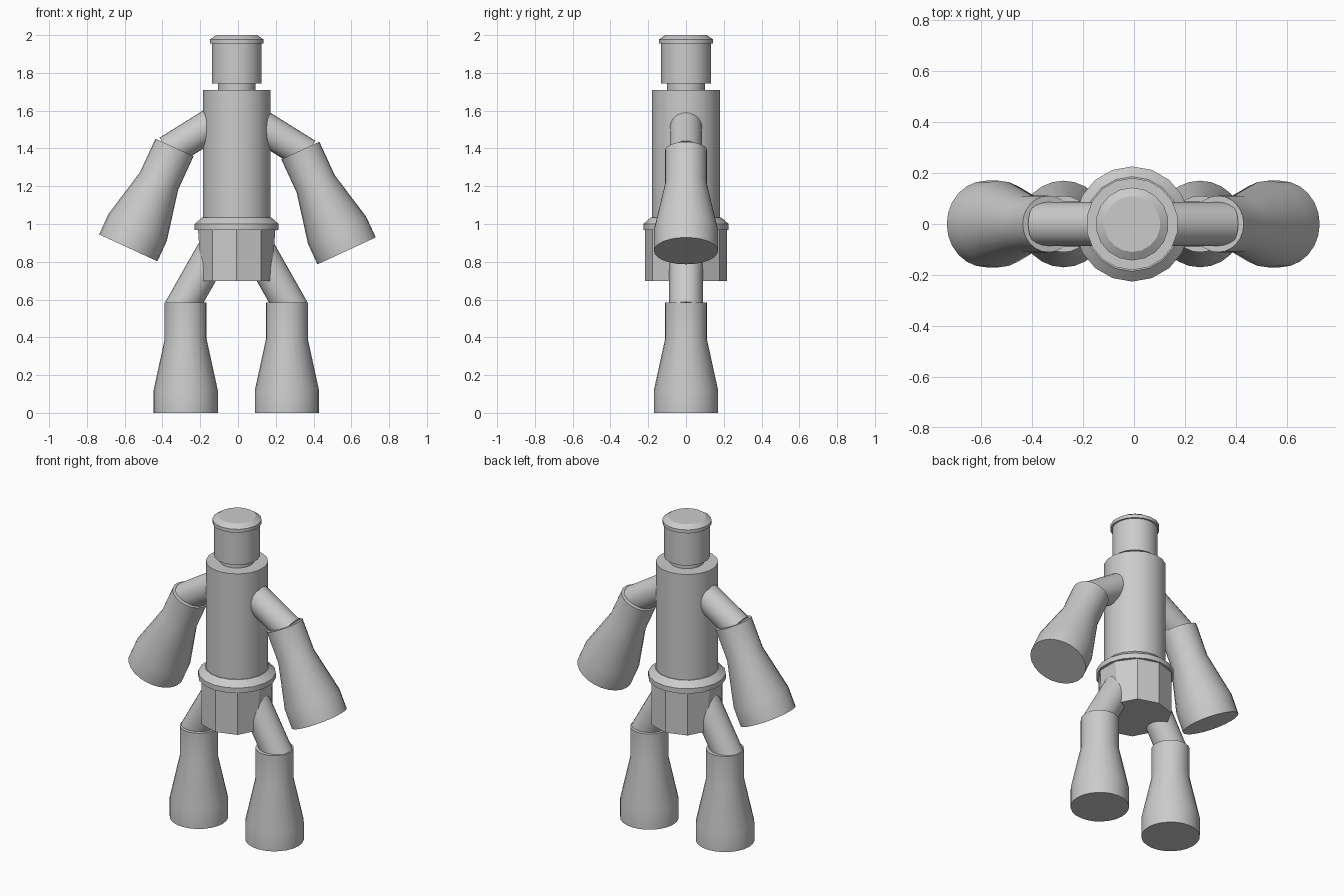
import bpy
import math
from mathutils import Vector

if "Cube" in bpy.data.objects:
    bpy.data.objects.remove(bpy.data.objects["Cube"])

grey = bpy.data.materials.new("plain grey")
grey.diffuse_color = (0.6, 0.6, 0.6, 1)
grey.use_nodes = True
grey.node_tree.nodes["Principled BSDF"].inputs["Base Color"].default_value = grey.diffuse_color
CX = -0.007  # body axis


def finish(name, verts, faces, smooth=True):
    me = bpy.data.meshes.new(name)
    me.from_pydata(verts, [], faces)
    me.materials.append(grey)
    ob = bpy.data.objects.new(name, me)
    bpy.context.collection.objects.link(ob)
    if smooth:
        bpy.ops.object.select_all(action='DESELECT')
        ob.select_set(True)
        bpy.context.view_layer.objects.active = ob
        bpy.ops.object.shade_smooth_by_angle(angle=math.radians(30))
    return ob


def lathe(name, profile, origin, axis=(0, 0, 1), n=24, smooth=True):
    """Closed turned solid; profile is (radius, distance along axis), ring starts at +y."""
    a = Vector(axis).normalized()
    u = Vector((0, 1, 0))
    v = a.cross(u)
    o = Vector(origin)
    verts = [o + a * h + r * (u * math.cos(2 * math.pi * i / n) + v * math.sin(2 * math.pi * i / n))
             for r, h in profile for i in range(n)]
    faces = [tuple(reversed(range(n)))]
    for k in range(len(profile) - 1):
        for i in range(n):
            j = (i + 1) % n
            faces.append((k * n + i, k * n + j, (k + 1) * n + j, (k + 1) * n + i))
    faces.append(tuple(range((len(profile) - 1) * n, len(profile) * n)))
    return finish(name, verts, faces, smooth)


# Head, neck, torso and belt
body = (CX, 0, 0)
lathe("head", [(0.133, 1.745), (0.133, 1.96)], body, n=18)
lathe("head_cap", [(0.143, 1.956), (0.143, 1.978), (0.11, 2.0)], body, n=18)
lathe("neck", [(0.1, 1.68), (0.1, 1.77)], body, n=18)
lathe("torso", [(0.181, 0.95), (0.181, 1.71)], body, n=18)
lathe("belt", [(0.226, 0.968), (0.226, 1.0), (0.186, 1.035)], body, n=18)

# Ten-sided pelvis, its outer corners drawn in at the bottom
pelvis = lathe("pelvis", [(0.218, 0.697), (0.218, 0.975)], body, n=10, smooth=False)
for v in pelvis.data.vertices:
    if abs(v.co.x - CX) > 0.18:
        half = 0.186 if v.co.z < 0.8 else 0.205
        v.co.x = CX + math.copysign(half, v.co.x - CX)

# Flared boot/sleeve shape, measured from the narrow end
flare = [(0.111, 0), (0.111, 0.195), (0.17, 0.465), (0.17, 0.585)]

for side, s in (("right", 1), ("left", -1)):
    # Legs
    knee = Vector((CX - 0.002 + s * 0.268, 0, 0.585))
    lathe(side + "_lower_leg", flare, knee, (0, 0, -1))
    thigh = Vector((-s * math.sin(math.radians(29.5)), 0, math.cos(math.radians(29.5))))
    lathe(side + "_upper_leg", [(0.089, -0.06), (0.089, 0.36)], knee + Vector((0, 0, 0.012)), thigh)
    # Arms, one held slightly higher
    lift = 0.0 if s > 0 else 0.016
    elbow = Vector((-0.003 + s * 0.333, 0, 1.389 + lift))
    tilt = math.radians(24.75)
    lathe(side + "_lower_arm", flare, elbow, (s * math.sin(tilt), 0, -math.cos(tilt)))
    up = math.radians(32)
    lathe(side + "_upper_arm", [(0.086, -0.04), (0.086, 0.33)], elbow,
          (-s * math.cos(up), 0, math.sin(up)))
